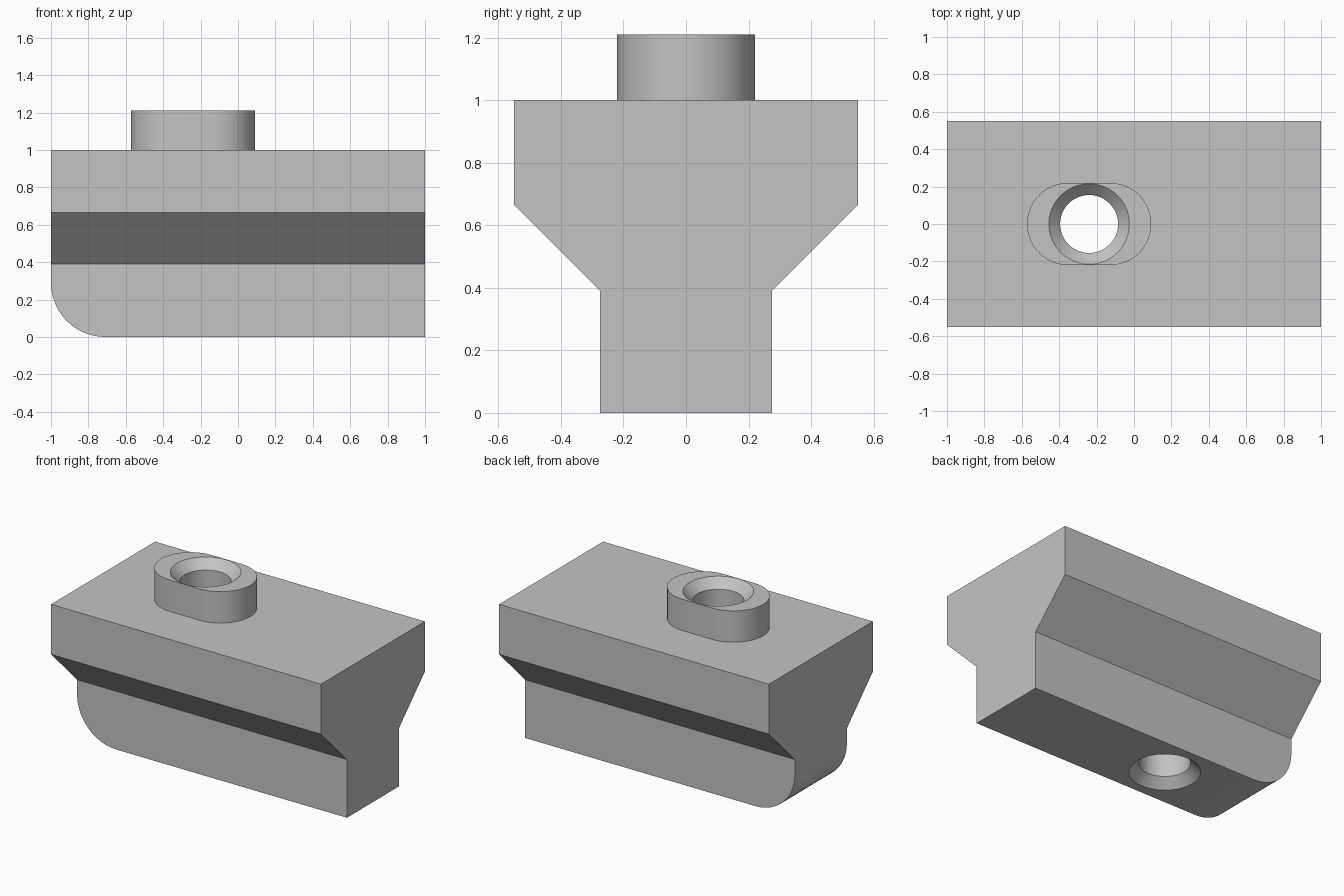
import bpy, bmesh, math

cube = bpy.data.objects.get("Cube")
if cube:
    bpy.data.objects.remove(cube, do_unlink=True)

HOLE_X = -0.24
HOLE_R, SINK_R = 0.155, 0.215
BODY_TOP, BOSS_TOP = 1.0, 1.21

grey = bpy.data.materials.new("plain grey")
grey.use_nodes = True
grey.diffuse_color = (0.55, 0.55, 0.55, 1)
grey.node_tree.nodes["Principled BSDF"].inputs["Base Color"].default_value = grey.diffuse_color


def prism(bm, points, direction):
    """Extrude a closed outline along a direction into a solid."""
    face = bm.faces.new([bm.verts.new(p) for p in points])
    out = bmesh.ops.extrude_face_region(bm, geom=[face], use_keep_orig=True)
    moved = [v for v in out["geom"] if isinstance(v, bmesh.types.BMVert)]
    bmesh.ops.translate(bm, verts=moved, vec=direction)


def make_object(bm, name):
    bmesh.ops.recalc_face_normals(bm, faces=bm.faces)
    mesh = bpy.data.meshes.new(name)
    bm.to_mesh(mesh)
    bm.free()
    mesh.materials.append(grey)
    obj = bpy.data.objects.new(name, mesh)
    bpy.context.collection.objects.link(obj)
    return obj


def combine(target, tool, operation):
    """Apply a boolean and discard the tool object."""
    tool.hide_render = True
    mod = target.modifiers.new(operation.lower(), "BOOLEAN")
    mod.operation, mod.object, mod.solver = operation, tool, "EXACT"
    bpy.ops.object.select_all(action="DESELECT")
    bpy.context.view_layer.objects.active = target
    target.select_set(True)
    bpy.ops.object.modifier_apply(modifier=mod.name)
    bpy.data.objects.remove(tool, do_unlink=True)


# Stepped body, tapering from the wide top to the narrow stem
half = [(0.275, 0), (0.275, 0.39), (0.55, 0.665), (0.55, BODY_TOP)]
outline = half + [(-y, z) for y, z in reversed(half)]
bm = bmesh.new()
prism(bm, [(-1, y, z) for y, z in outline], (2, 0, 0))

# Rounded lower end of the stem
end_edge = [e for e in bm.edges if all(v.co.x < -0.99 and v.co.z < 0.01 for v in e.verts)]
bmesh.ops.bevel(bm, geom=end_edge, offset=0.29, segments=12, profile=0.5, affect="EDGES")
body = make_object(bm, "slider_block")

# Slot-shaped boss on top
boss_r, boss_shift, steps = 0.22, 0.112, 24
bm = bmesh.new()
ring = []
for side in (1, -1):
    for i in range(steps + 1):
        a = math.pi * (i / steps - 0.5)
        ring.append((HOLE_X + side * (boss_shift + boss_r * math.cos(a)),
                     side * boss_r * math.sin(a), BODY_TOP - 0.1))
prism(bm, ring, (0, 0, BOSS_TOP - BODY_TOP + 0.1))
combine(body, make_object(bm, "boss"), "UNION")

# Through hole, countersunk at both ends
depth, over = SINK_R - HOLE_R, 0.02
profile = [(SINK_R + over, -over), (HOLE_R, depth),
           (HOLE_R, BOSS_TOP - depth), (SINK_R + over, BOSS_TOP + over)]
bm = bmesh.new()
count = 48
rings = [[bm.verts.new((HOLE_X + r * math.cos(math.tau * i / count),
                        r * math.sin(math.tau * i / count), z))
          for i in range(count)] for r, z in profile]
for low, high in zip(rings, rings[1:]):
    for i in range(count):
        j = (i + 1) % count
        bm.faces.new((low[i], low[j], high[j], high[i]))
bm.faces.new(rings[0])
bm.faces.new(rings[-1])
combine(body, make_object(bm, "hole_cutter"), "DIFFERENCE")

bpy.ops.object.shade_smooth_by_angle(angle=math.radians(30))
